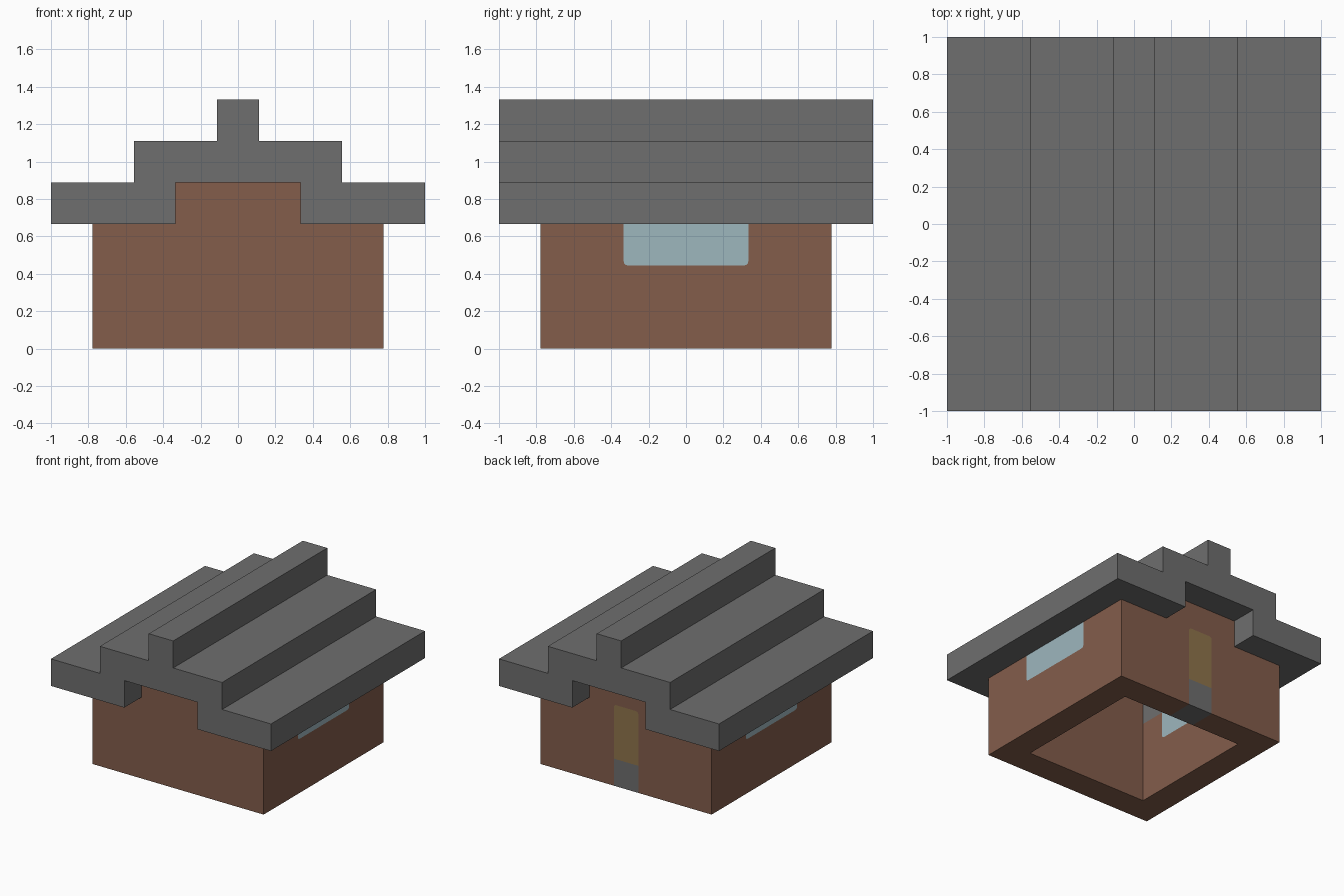
import bpy
import bmesh
import math

U = 2 / 9  # one block

if "Cube" in bpy.data.objects:
    bpy.data.objects.remove(bpy.data.objects["Cube"], do_unlink=True)


def material(name, rgb):
    def linear(c):
        c /= 255
        return c / 12.92 if c <= 0.04045 else ((c + 0.055) / 1.055) ** 2.4
    colour = [linear(c) for c in rgb] + [1]
    mat = bpy.data.materials.new(name)
    mat.use_nodes = True
    mat.diffuse_color = colour
    mat.node_tree.nodes["Principled BSDF"].inputs["Base Color"].default_value = colour
    return mat


brown = material("brown_wall", (131, 93, 75))
grey = material("grey_stone", (110, 110, 110))
glass = material("pale_blue_glass", (158, 183, 190))
gold = material("ochre_door", (143, 116, 75))


def prism(name, profile, axis, start, end, mat=None):
    """Extrude a (sideways, height) profile along x or y, in block units."""
    def place(h, z, d):
        return (d * U, h * U, z * U) if axis == "x" else (h * U, d * U, z * U)
    bm = bmesh.new()
    face = bm.faces.new([bm.verts.new(place(h, z, start)) for h, z in profile])
    moved = bmesh.ops.extrude_face_region(bm, geom=[face])["geom"]
    shift = [b - a for a, b in zip(place(0, 0, start), place(0, 0, end))]
    bmesh.ops.translate(bm, vec=shift,
                        verts=[v for v in moved if isinstance(v, bmesh.types.BMVert)])
    bmesh.ops.recalc_face_normals(bm, faces=bm.faces)
    mesh = bpy.data.meshes.new(name)
    bm.to_mesh(mesh)
    bm.free()
    obj = bpy.data.objects.new(name, mesh)
    bpy.context.collection.objects.link(obj)
    if mat:
        mesh.materials.append(mat)
    return obj


def cut(obj, cutter):
    """Subtract the cutter and discard it."""
    mod = obj.modifiers.new("opening", "BOOLEAN")
    mod.operation = "DIFFERENCE"
    mod.solver = "EXACT"
    mod.object = cutter
    bpy.context.view_layer.objects.active = obj
    bpy.ops.object.modifier_apply(modifier=mod.name)
    bpy.data.objects.remove(cutter, do_unlink=True)


def panel(half, low, high, r_low=0, r_high=0):
    """Rectangle with optionally rounded lower or upper corners."""
    points = []
    for side, z, r, first in ((1, low, r_low, 270), (1, high, r_high, 0),
                              (-1, high, r_high, 90), (-1, low, r_low, 180)):
        inner = z + r if z == low else z - r
        for angle in ((0, 30, 60, 90) if r else (0,)):
            a = math.radians(first + angle)
            points.append((side * (half - r) + r * math.cos(a), inner + r * math.sin(a)))
    return points


def mirrored(points):
    """Complete a symmetrical outline from its right half."""
    return points + [(-h, z) for h, z in reversed(points)]


# Hollow walls with raised gables at both ends
walls = prism("walls", mirrored([(3.5, 0), (3.5, 3), (2.5, 3), (2.5, 4)]),
              "y", -3.5, 3.5, brown)
cut(walls, prism("room_cutter", panel(2.5, -1, 5), "y", -2.5, 2.5))

# Stepped roof, overhanging on every side, hollow above the room
roof = prism("roof", mirrored([(1.5, 4), (1.5, 3), (4.5, 3), (4.5, 4), (2.5, 4),
                               (2.5, 5), (0.5, 5), (0.5, 6)]), "y", -4.5, 4.5, grey)
cut(roof, prism("attic_cutter", panel(2.5, 2, 4), "y", -3.5, 3.5))

# A wide window set into each side wall
for name, side in (("left_window", 1), ("right_window", -1)):
    cut(walls, prism("window_cutter", panel(1.5, 2, 3.5, r_low=0.1), "x",
                     side * 2.2, side * 3.8))
    prism(name, panel(1.5, 2, 3, r_low=0.1), "x", side * 2.5, side * 3.5, glass)

# Back door above a stone block
cut(walls, prism("doorway_cutter", panel(0.5, -1, 3, r_high=0.1), "y", 2.2, 3.8))
prism("door", panel(0.5, 1, 3, r_high=0.1), "y", 2.5, 3.5, gold)
prism("door_block", panel(0.5, 0, 1), "y", 2.5, 3.5, grey)
